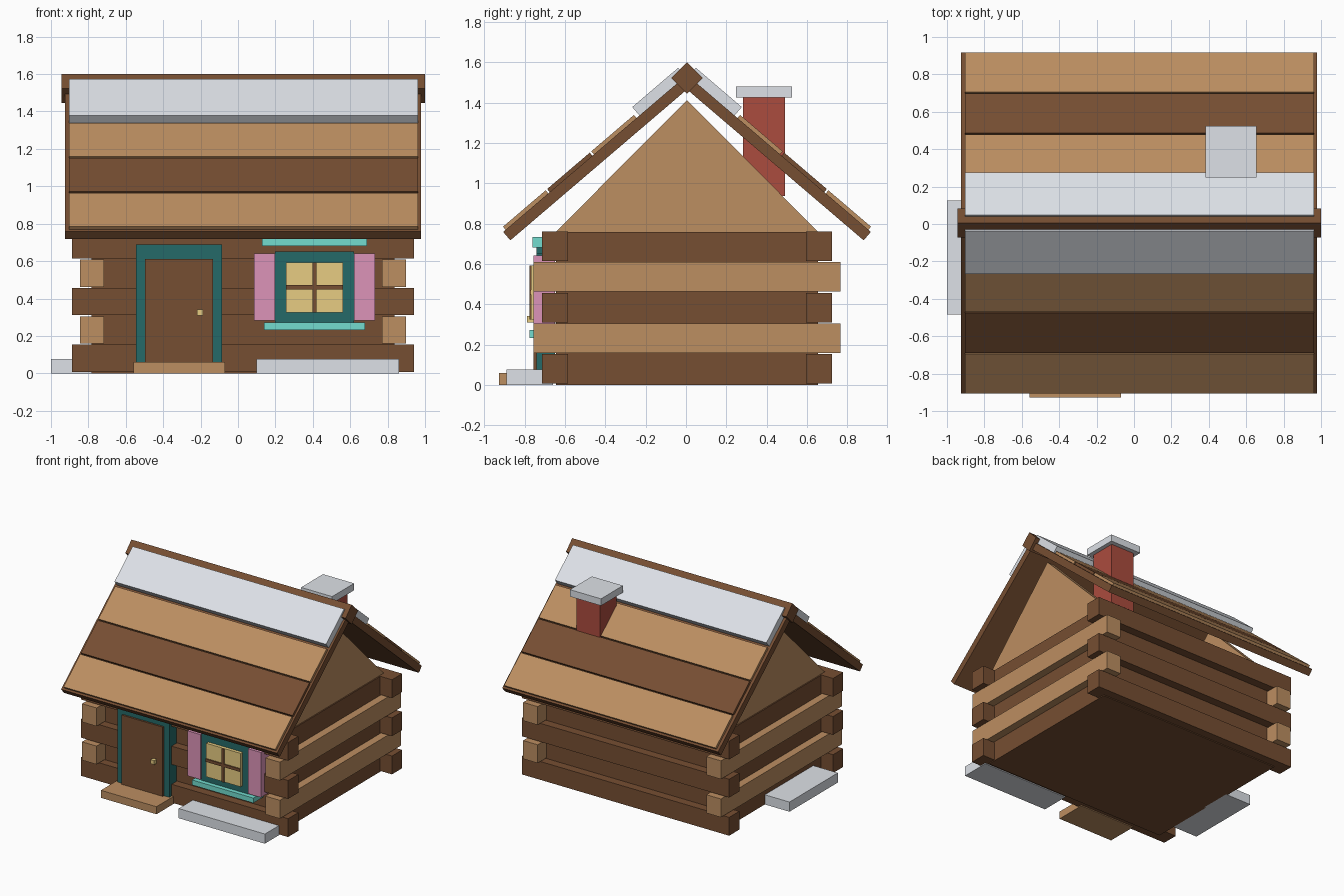
import bpy, bmesh, math
from mathutils import Matrix, Vector

if "Cube" in bpy.data.objects:
    bpy.data.objects.remove(bpy.data.objects["Cube"])

X0, Y0 = 0.027, 0.005          # centre of the house body


def lin(c):
    c /= 255
    return c / 12.92 if c <= 0.04045 else ((c + 0.055) / 1.055) ** 2.4


def mat(name, r, g, b):
    m = bpy.data.materials.new(name)
    m.diffuse_color = (lin(r), lin(g), lin(b), 1)
    m.use_nodes = True
    m.node_tree.nodes["Principled BSDF"].inputs["Base Color"].default_value = m.diffuse_color
    return m


DARK = mat("dark wood", 118, 78, 50)
LIGHT = mat("light wood", 188, 142, 97)
SNOW = mat("snow", 222, 226, 232)
TEAL = mat("teal paint", 37, 106, 104)
AQUA = mat("turquoise paint", 115, 220, 207)
PINK = mat("pink paint", 220, 148, 185)
GLOW = mat("warm glass", 235, 208, 133)
BRICK = mat("red brick", 171, 76, 62)


def make(name, bm, m):
    bmesh.ops.recalc_face_normals(bm, faces=bm.faces)
    me = bpy.data.meshes.new(name)
    bm.to_mesh(me)
    bm.free()
    me.materials.append(m)
    ob = bpy.data.objects.new(name, me)
    bpy.context.collection.objects.link(ob)
    return ob


def box(name, x, y, z, m, frame=Matrix()):
    """Box from (min, max) ranges, placed in an optional local frame."""
    bm = bmesh.new()
    bmesh.ops.create_cube(bm, size=1)
    for v in bm.verts:
        p = [r[0] + (r[1] - r[0]) * (c + 0.5) for r, c in zip((x, y, z), v.co)]
        v.co = frame @ Vector(p)
    return make(name, bm, m)


# wall core
box("wall_core", (X0 - .81, X0 + .81), (Y0 - .65, Y0 + .65), (0, .76), DARK)

# stacked logs: dark ones along front and back, light ones along the sides
for row in range(5):
    zc = .08 + .152 * row
    z = (zc - .073, zc + .073)
    for s in (-1, 1):
        if row % 2 == 0:
            yc = Y0 + s * .654
            box("long_log", (X0 - .914, X0 + .914), (yc - .064, yc + .064), z, DARK)
        else:
            xc = X0 + s * .808
            box("side_log", (xc - .064, xc + .064), (Y0 - .762, Y0 + .762), z, LIGHT)

# triangular gables
for s in (-1, 1):
    bm = bmesh.new()
    f = bm.faces.new([bm.verts.new((X0 + s * .80, Y0 + y, z))
                      for y, z in ((-.65, .76), (.65, .76), (0, 1.413))])
    ext = bmesh.ops.extrude_face_region(bm, geom=[f])["geom"]
    bmesh.ops.translate(bm, vec=(-s * .06, 0, 0),
                        verts=[v for v in ext if isinstance(v, bmesh.types.BMVert)])
    make("gable", bm, LIGHT)

# roof slopes: local y runs down the slope, local z is the outward normal
a = math.radians(40.5)
for s in (-1, 1):
    fr = Matrix(((1, 0, 0, X0),
                 (0, s * math.cos(a), s * math.sin(a), Y0),
                 (0, -math.sin(a), math.cos(a), 1.538),
                 (0, 0, 0, 1)))
    box("roof_slab", (-.952, .952), (0, 1.199), (-.055, 0), DARK, fr)
    for i in range(3):
        d = 1.183 - .288 * i
        box("roof_plank", (-.930, .936), (d - .278, d), (0, .02),
            DARK if i == 1 else LIGHT, fr)
    box("roof_snow", (-.930, .936), (.01, .31), (0, .055), SNOW, fr)

# ridge beam turned on its edge
box("ridge_beam", (-.97, .973), (-.055, .055), (-.055, .055), DARK,
    Matrix.Translation((X0, Y0, 1.522)) @ Matrix.Rotation(math.pi / 4, 4, 'X'))

# chimney
box("chimney", (.415, .623), (.282, .490), (.937, 1.43), BRICK)
box("chimney_cap", (.382, .656), (.249, .525), (1.425, 1.48), SNOW)

# door
for x in ((-.545, -.495), (-.136, -.086)):
    box("door_jamb", x, (-.742, -.65), (.01, .69), TEAL)
box("door_header", (-.495, -.136), (-.742, -.65), (.612, .69), TEAL)
box("door", (-.497, -.134), (-.757, -.65), (.02, .612), DARK)
box("door_knob", (-.22, -.187), (-.788, -.755), (.31, .342), GLOW)
box("door_step", (-.56, -.07), (-.927, -.68), (0, .06), LIGHT)

# window
WX = .409
box("window_frame", (WX - .211, WX + .211), (-.742, -.65), (.27, .652), TEAL)
box("window_glass", (WX - .152, WX + .152), (-.768, -.74), (.326, .593), GLOW)
box("window_bar_upright", (WX - .01, WX + .01), (-.777, -.765), (.326, .593), DARK)
box("window_bar_level", (WX - .152, WX + .152), (-.777, -.765), (.449, .472), DARK)
for s in (-1, 1):
    xc = WX + s * .267
    box("shutter", (xc - .056, xc + .056), (-.757, -.65), (.283, .642), PINK)
box("window_lintel", (WX - .281, WX + .281), (-.762, -.65), (.682, .735), AQUA)
box("window_sill", (WX - .27, WX + .27), (-.777, -.65), (.232, .272), AQUA)

# snow drifts on the ground
box("snow_drift_front", (.10, .86), (-.89, -.66), (0, .077), SNOW)
box("snow_drift_left", (-1.0, -.77), (-.485, .125), (0, .077), SNOW)
